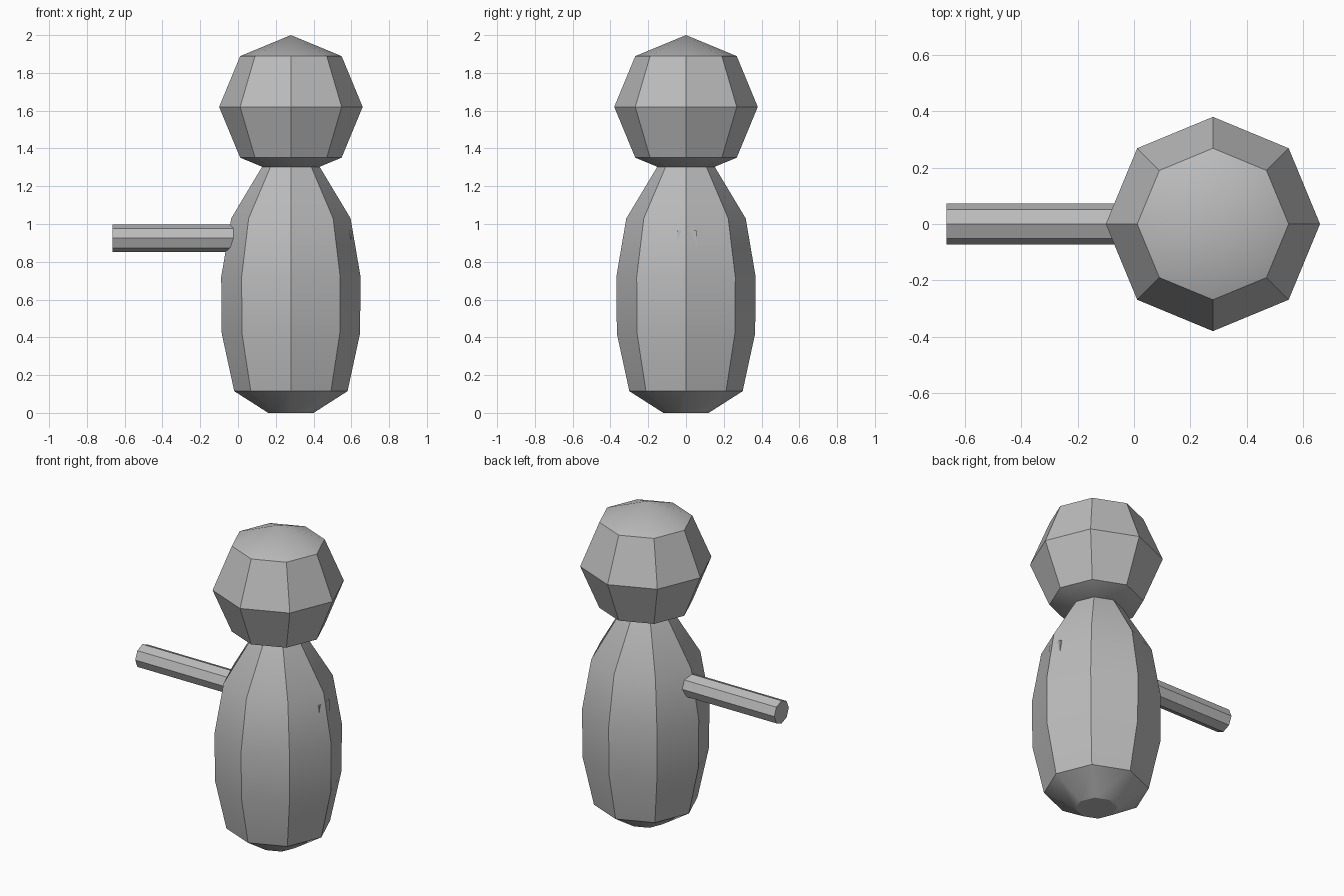
import bpy
import bmesh
import math
from mathutils import Matrix

cube = bpy.data.objects.get("Cube")
if cube:
    bpy.data.objects.remove(cube, do_unlink=True)

CENTRE_X = 0.28
SIDES = 8

grey = bpy.data.materials.new("plain grey")
grey.use_nodes = True
colour = (0.5, 0.5, 0.5, 1)
grey.diffuse_color = colour
grey.node_tree.nodes["Principled BSDF"].inputs["Base Color"].default_value = colour


def finish(name, bm, location):
    """Turn a bmesh into a named object, smooth except at sharp edges."""
    bmesh.ops.recalc_face_normals(bm, faces=bm.faces)
    mesh = bpy.data.meshes.new(name)
    bm.to_mesh(mesh)
    bm.free()
    mesh.materials.append(grey)
    obj = bpy.data.objects.new(name, mesh)
    obj.location = location
    bpy.context.collection.objects.link(obj)
    bpy.ops.object.select_all(action='DESELECT')
    obj.select_set(True)
    bpy.context.view_layer.objects.active = obj
    bpy.ops.object.shade_smooth_by_angle(angle=math.radians(30))
    return obj


# Body: an eight-sided profile, closed at both ends
profile = [(0.12, 0), (0.30, 0.115), (0.366, 0.42), (0.369, 0.72),
           (0.316, 1.03), (0.13, 1.34)]
bm = bmesh.new()
rings = []
for radius, z in profile:
    angles = [math.tau * i / SIDES for i in range(SIDES)]
    rings.append([bm.verts.new((radius * math.cos(a), radius * math.sin(a), z))
                  for a in angles])
for low, high in zip(rings, rings[1:]):
    for i in range(SIDES):
        j = (i + 1) % SIDES
        bm.faces.new((low[i], low[j], high[j], high[i]))
bm.faces.new(rings[0])
bm.faces.new(rings[-1])
finish("body", bm, (CENTRE_X, 0, 0))

# Head: a coarse sphere
bm = bmesh.new()
bmesh.ops.create_uvsphere(bm, u_segments=SIDES, v_segments=4, radius=0.38)
finish("head", bm, (CENTRE_X, 0, 1.62))

# Right arm: a straight eight-sided rod reaching into the body
bm = bmesh.new()
bmesh.ops.create_cone(bm, cap_ends=True, segments=SIDES, radius1=0.072,
                      radius2=0.072, depth=0.865,
                      matrix=Matrix.Rotation(math.pi / 2, 4, 'Y'))
finish("right_arm", bm, (-0.2325, 0, 0.925))

# Left shoulder block: only its upper corners break the body surface
bm = bmesh.new()
bmesh.ops.create_cube(bm, size=0.1)
finish("left_shoulder_block", bm, (0.547, 0.006, 0.915))
